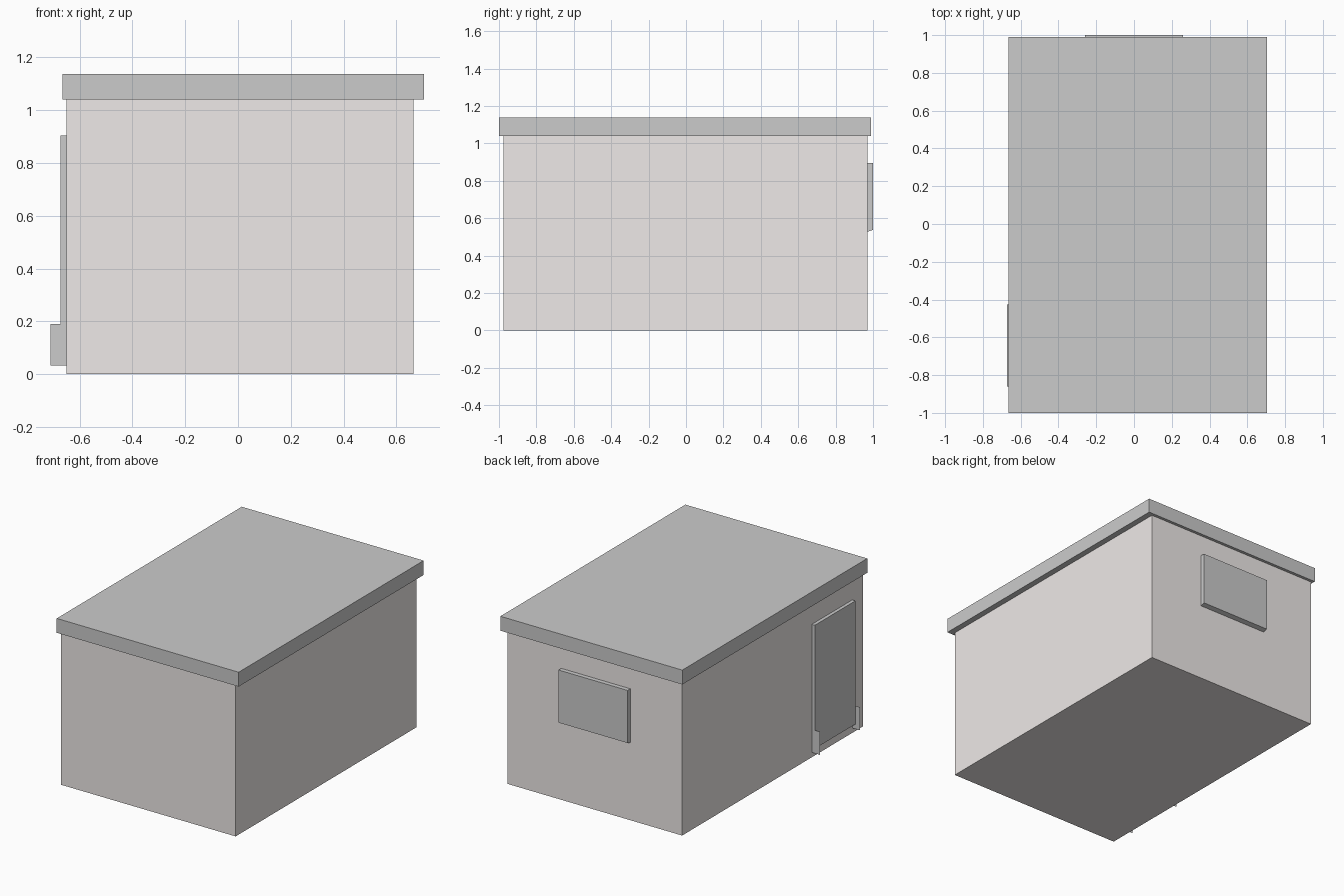
import bpy, bmesh

if "Cube" in bpy.data.objects:
    bpy.data.objects.remove(bpy.data.objects["Cube"])


def material(name, color):
    m = bpy.data.materials.new(name)
    m.diffuse_color = (*color, 1)
    m.use_nodes = True
    m.node_tree.nodes["Principled BSDF"].inputs["Base Color"].default_value = m.diffuse_color
    return m


def finish(name, bm, mat):
    mesh = bpy.data.meshes.new(name)
    bm.to_mesh(mesh)
    bm.free()
    obj = bpy.data.objects.new(name, mesh)
    bpy.context.collection.objects.link(obj)
    mesh.materials.append(mat)
    return obj


def extrude_profile(name, profile, offset, mat):
    """Extrude a flat profile by an offset; no offset leaves a single sheet."""
    bm = bmesh.new()
    face = bm.faces.new([bm.verts.new(p) for p in profile])
    if offset:
        out = bmesh.ops.extrude_face_region(bm, geom=[face], use_keep_orig=True)
        verts = [g for g in out["geom"] if isinstance(g, bmesh.types.BMVert)]
        bmesh.ops.translate(bm, verts=verts, vec=offset)
        bmesh.ops.recalc_face_normals(bm, faces=bm.faces)
    return finish(name, bm, mat)


def slab(name, x, y, z, mat):
    base = [(x[0], y[0], z[0]), (x[1], y[0], z[0]), (x[1], y[1], z[0]), (x[0], y[1], z[0])]
    return extrude_profile(name, base, (0, 0, z[1] - z[0]), mat)


wall_mat = material("pale_wall", (0.86, 0.82, 0.81))
grey = material("grey", (0.59, 0.59, 0.585))

# Walls and flat overhanging roof
slab("walls", (-0.65, 0.665), (-0.975, 0.97), (0, 1.04), wall_mat)
slab("roof", (-0.665, 0.705), (-1.0, 0.99), (1.04, 1.138), grey)

# Back window, with a slightly sloping underside
extrude_profile("window",
                [(-0.26, 0.97, 0.528), (-0.26, 1.0, 0.537), (-0.26, 1.0, 0.895), (-0.26, 0.97, 0.895)],
                (0.52, 0, 0), grey)

# Door on the left wall
slab("door", (-0.673, -0.65), (-0.86, -0.425), (0.065, 0.905), grey)

# Thin sheet brackets at both sides of the door foot
for name, y in (("front_door_bracket", -0.86), ("back_door_bracket", -0.425)):
    extrude_profile(name,
                    [(-0.71, y, 0.033), (-0.65, y, 0.033), (-0.65, y, 0.19), (-0.71, y, 0.19)],
                    None, grey)
